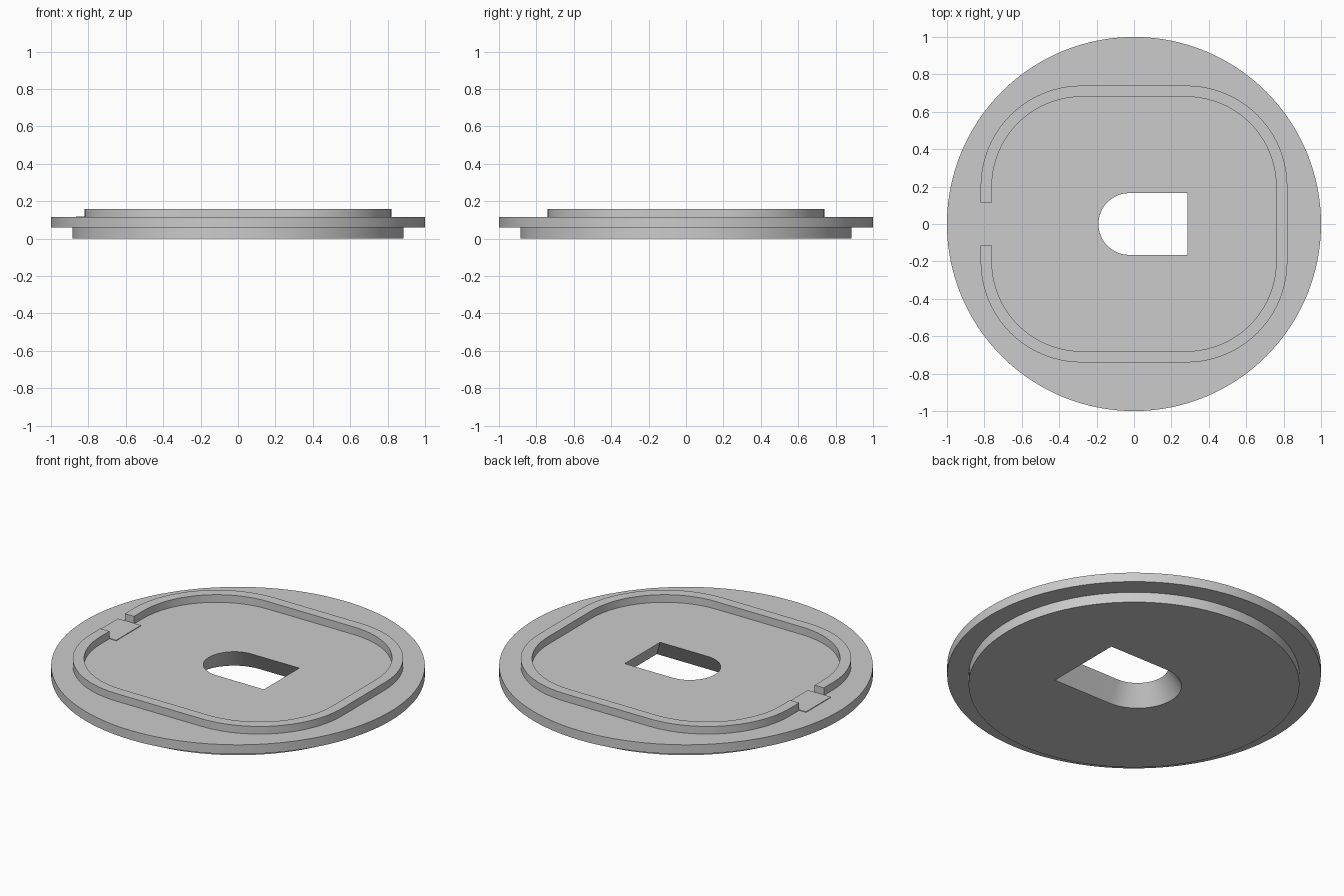
import bpy
import bmesh
from math import cos, sin, pi, radians

cube = bpy.data.objects.get("Cube")
if cube:
    bpy.data.objects.remove(cube, do_unlink=True)

grey = bpy.data.materials.new("light_grey")
grey.use_nodes = True
grey.diffuse_color = (0.6, 0.6, 0.6, 1)
grey.node_tree.nodes["Principled BSDF"].inputs["Base Color"].default_value = (0.6, 0.6, 0.6, 1)

FLOOR = 0.115   # top of the flange
GAP = 0.115     # half width of the gap in the rim


def arc(cx, cy, r, start, end, steps):
    """Points along an arc, angles in degrees."""
    angles = [radians(start + (end - start) * i / steps) for i in range(steps + 1)]
    return [(cx + r * cos(a), cy + r * sin(a)) for a in angles]


def loft(name, sections):
    """Capped solid through (outline, height) sections with equal point counts."""
    bm = bmesh.new()
    rings = [[bm.verts.new((x, y, z)) for x, y in outline] for outline, z in sections]
    for low, high in zip(rings, rings[1:]):
        n = len(low)
        for i in range(n):
            j = (i + 1) % n
            bm.faces.new((low[i], low[j], high[j], high[i]))
    bm.faces.new(rings[0][::-1])
    bm.faces.new(rings[-1])
    bmesh.ops.recalc_face_normals(bm, faces=bm.faces)
    mesh = bpy.data.meshes.new(name)
    bm.to_mesh(mesh)
    bm.free()
    mesh.materials.append(grey)
    obj = bpy.data.objects.new(name, mesh)
    bpy.context.collection.objects.link(obj)
    return obj


def activate(obj):
    bpy.ops.object.select_all(action='DESELECT')
    obj.select_set(True)
    bpy.context.view_layer.objects.active = obj


def circle(r):
    return arc(0, 0, r, 0, 360, 128)[:-1]


def keyhole(z):
    """Half-round slot outline that widens towards the underside."""
    grow = 0.07 * (FLOOR - z) / FLOOR
    r, end = 0.165 + grow, 0.285 + grow
    return arc(-0.025, 0, r, 90, 270, 32) + [(end, -r), (end, r)]


def rim_path(inset):
    """Rounded rectangle path, open at the gap on the -x side."""
    r, x, y = 0.54 - inset, 0.28, 0.2
    path = [(-0.82 + inset, GAP)]
    for cx, cy, start in ((-x, y, 180), (x, y, 90), (x, -y, 0), (-x, -y, -90)):
        path += arc(cx, cy, r, start, start - 90, 20)
    return path + [(-0.82 + inset, -GAP)]


# Stepped disc with the tapered slot cut through it
disc = loft("stepped_disc", [(circle(0.885), 0), (circle(0.885), 0.06),
                             (circle(1), 0.06), (circle(1), FLOOR)])
cutter = loft("slot_cutter", [(keyhole(z), z) for z in (-0.05, FLOOR + 0.03)])
cutter.hide_render = True
cut = disc.modifiers.new("slot", 'BOOLEAN')
cut.operation = 'DIFFERENCE'
cut.solver = 'EXACT'
cut.object = cutter
activate(disc)
bpy.ops.object.modifier_apply(modifier=cut.name)
bpy.data.objects.remove(cutter, do_unlink=True)

# Raised rim, open on one side
rim_outline = rim_path(0) + rim_path(0.06)[::-1]
rim = loft("raised_rim", [(rim_outline, FLOOR), (rim_outline, 0.16)])

# Low pad across the gap in the rim
pad_outline = [(-0.865, -GAP), (-0.715, -GAP), (-0.715, GAP), (-0.865, GAP)]
pad = loft("gap_pad", [(pad_outline, FLOOR - 0.01), (pad_outline, FLOOR + 0.004)])

for part in (disc, rim, pad):
    activate(part)
    bpy.ops.object.shade_smooth_by_angle(angle=radians(30))
